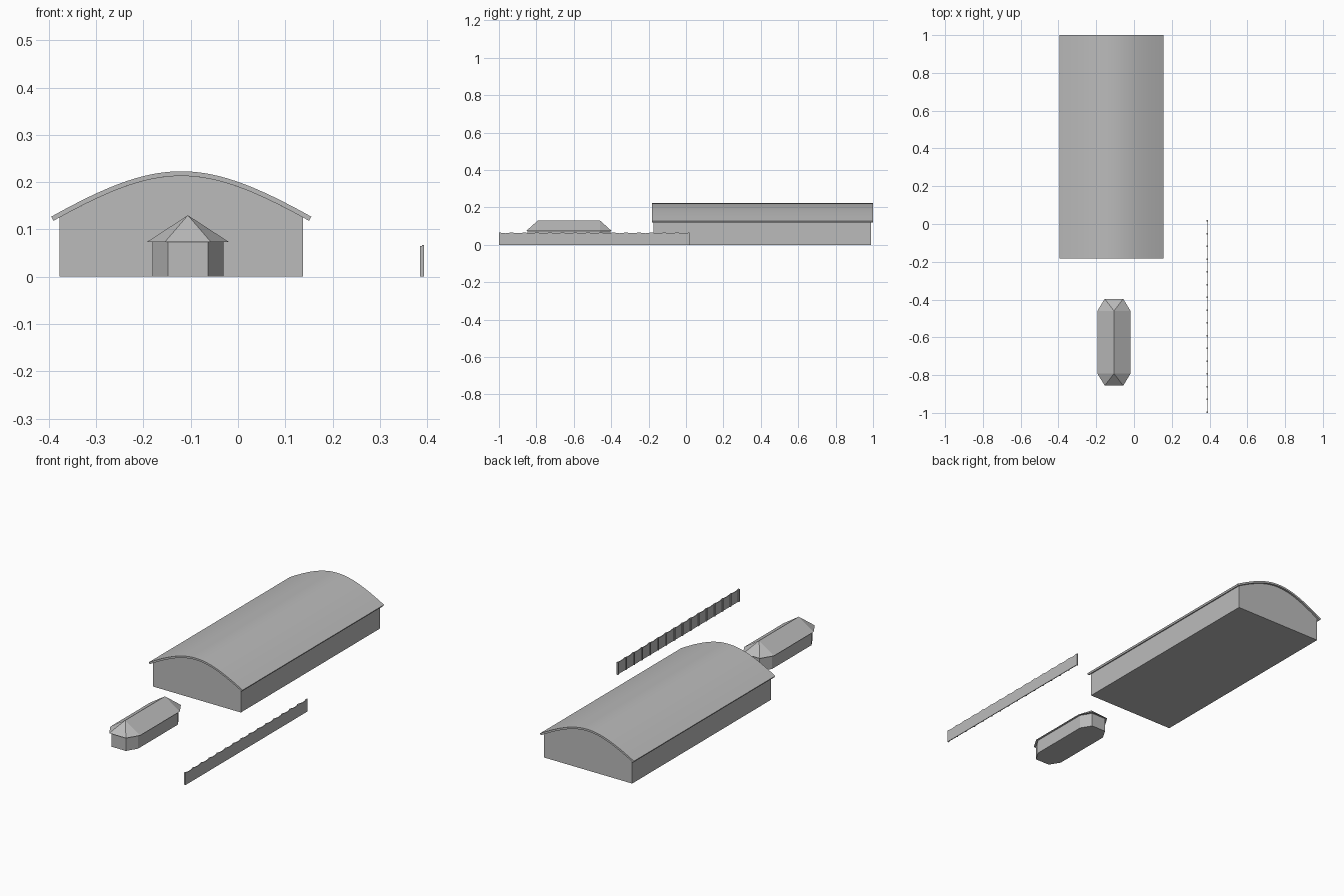
import bpy, bmesh, math
from mathutils import Vector

cube = bpy.data.objects.get("Cube")
if cube:
    bpy.data.objects.remove(cube, do_unlink=True)

GREY = (0.5, 0.5, 0.5, 1)
mat = bpy.data.materials.new("plain grey")
mat.use_nodes = True
mat.diffuse_color = GREY
mat.node_tree.nodes["Principled BSDF"].inputs["Base Color"].default_value = GREY


def finish(bm, name, smooth=False):
    bmesh.ops.recalc_face_normals(bm, faces=bm.faces)
    mesh = bpy.data.meshes.new(name)
    bm.to_mesh(mesh)
    bm.free()
    mesh.materials.append(mat)
    ob = bpy.data.objects.new(name, mesh)
    bpy.context.collection.objects.link(ob)
    if smooth:
        bpy.ops.object.select_all(action="DESELECT")
        ob.select_set(True)
        bpy.context.view_layer.objects.active = ob
        bpy.ops.object.shade_smooth_by_angle(angle=math.radians(30))
    return ob


def extrude(name, points, offset, smooth=False):
    """Solid made by sweeping a closed outline along an offset."""
    bm = bmesh.new()
    face = bm.faces.new([bm.verts.new(p) for p in points])
    new = bmesh.ops.extrude_face_region(bm, geom=[face])["geom"]
    verts = [g for g in new if isinstance(g, bmesh.types.BMVert)]
    bmesh.ops.translate(bm, verts=verts, vec=offset)
    return finish(bm, name, smooth)


# Hall: arched roof sheet over a solid body
HALL_X, HALF, PEAK, DROP, THICK = -0.12, 0.275, 0.223, 0.096, 0.01
SEGS = 28


def arch(t):
    bend = 0.8 * t * t + 0.2 * (1 - math.cos(math.pi * t)) / 2
    return Vector((HALL_X + HALF * t, 0, PEAK - DROP * bend))


def under(t):
    tangent = (arch(t + 0.01) - arch(t - 0.01)).normalized()
    return arch(t) - THICK * Vector((-tangent.z, 0, tangent.x))


steps = [-1 + 2 * i / SEGS for i in range(SEGS + 1)]
front = Vector((0, -0.183, 0))
roof = [arch(t) + front for t in steps] + [under(t) + front for t in reversed(steps)]
extrude("hall_roof", roof, (0, 1.183, 0), True)

wall_y = Vector((0, -0.173, 0))
LIMIT = 0.955
tops = [under(t * LIMIT) + wall_y for t in steps]
x0, x1 = tops[0].x, tops[-1].x
body = [Vector((x0, wall_y.y, 0))] + tops + [Vector((x1, wall_y.y, 0))]
extrude("hall_walls", body, (0, 1.163, 0))

# Pavilion: stretched octagon with a hipped roof
PAV_X, Y0, Y1, EAVE = -0.106, -0.792, -0.460, 0.073


def octagon(scale, z):
    w, c, d = 0.0875 * scale, 0.049 * scale, 0.064 * scale
    return [Vector((PAV_X + x, y, z)) for x, y in (
        (-c, Y0 - d), (c, Y0 - d), (w, Y0), (w, Y1),
        (c, Y1 + d), (-c, Y1 + d), (-w, Y1), (-w, Y0))]


extrude("pavilion_walls", octagon(0.86, 0), (0, 0, EAVE))

bm = bmesh.new()
eave = [bm.verts.new(p) for p in octagon(1, EAVE)]
ridge = [bm.verts.new((PAV_X, y, 0.13)) for y in (Y0, Y1)]
bm.faces.new(eave)
for i in range(8):
    a, b = eave[i], eave[(i + 1) % 8]
    if i == 2:
        bm.faces.new((a, b, ridge[1], ridge[0]))
    elif i == 6:
        bm.faces.new((a, b, ridge[0], ridge[1]))
    else:
        bm.faces.new((a, b, ridge[1 if i in (3, 4, 5) else 0]))
finish(bm, "pavilion_roof")

# Fence: panel with a sagging top edge, posts on its inner side
START, END, BAYS, PER = -1.0, 0.02, 15, 6
pitch = (END - START) / BAYS
edge = []
for i in range(BAYS * PER + 1):
    sag = math.sin(math.pi * (i % PER) / PER)
    edge.append(Vector((0.389, START + pitch * i / PER, 0.067 - 0.005 * sag)))
panel = [Vector((0.389, START, 0))] + edge + [Vector((0.389, END, 0))]
extrude("fence_panel", panel, (0.004, 0, 0))

POST = 0.008
for i in range(BAYS + 1):
    y = START + (END - START - POST) * i / BAYS
    base = [(0.385, y, 0), (0.389, y, 0), (0.389, y + POST, 0), (0.385, y + POST, 0)]
    extrude(f"fence_post_{i + 1}", base, (0, 0, 0.065))
